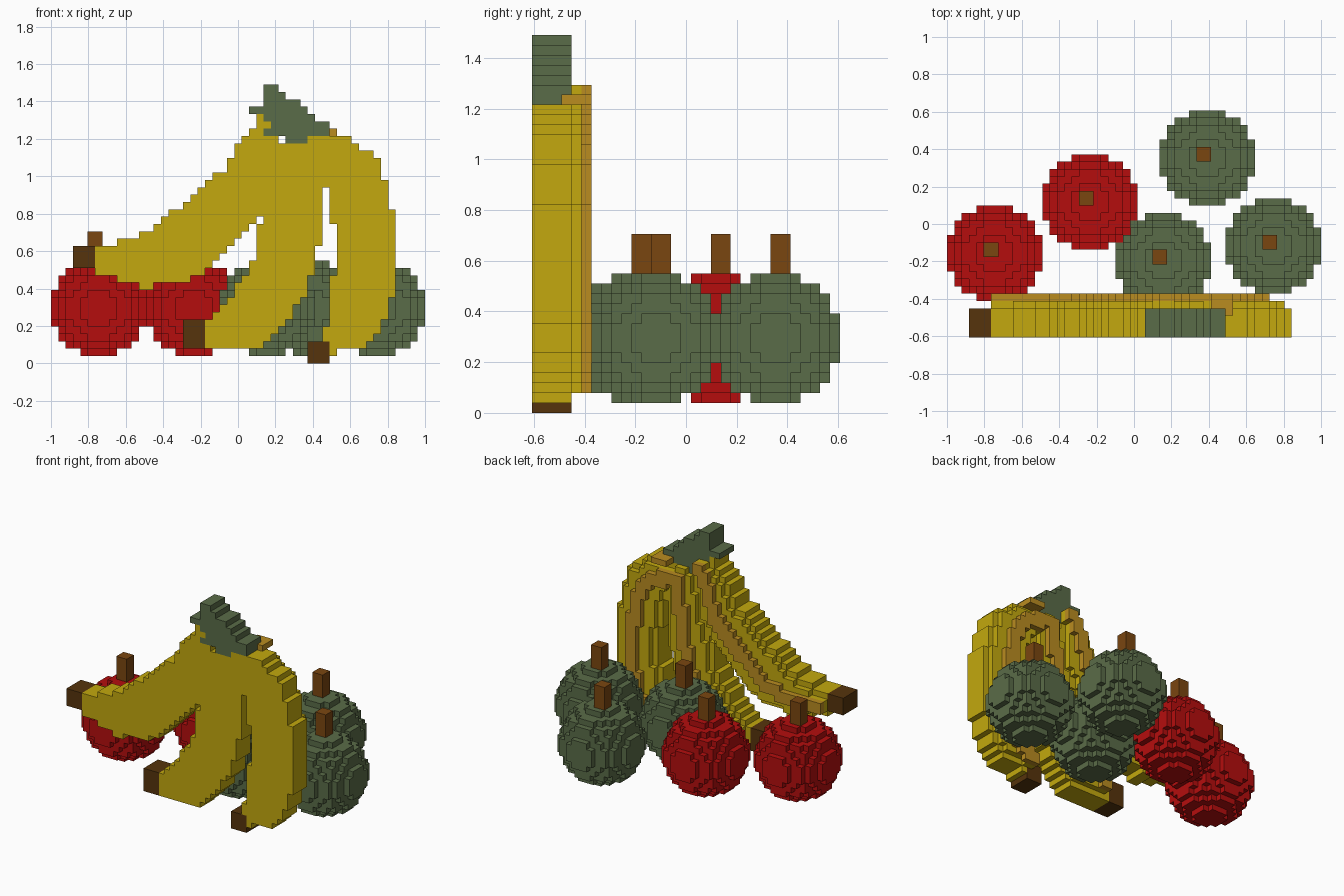
import bpy, bmesh
from mathutils import Vector

if "Cube" in bpy.data.objects:
    bpy.data.objects.remove(bpy.data.objects["Cube"], do_unlink=True)

V = 2 / 51                         # edge of one block
NX, NY, NZ = 51, 31, 38            # grid size
ORIGIN = Vector((-NX * V / 2, -NY * V / 2, 0))


def material(name, rgb):
    lin = [((c / 255 + 0.055) / 1.055) ** 2.4 if c > 10 else c / 255 / 12.92 for c in rgb]
    m = bpy.data.materials.new(name)
    m.use_nodes = True
    m.diffuse_color = (*lin, 1)
    bsdf = m.node_tree.nodes["Principled BSDF"]
    bsdf.inputs["Base Color"].default_value = (*lin, 1)
    return m


YELLOW = material("banana yellow", (195, 169, 14))
ORANGE = material("ripe orange", (186, 140, 32))
GREEN = material("leaf green", (90, 108, 72))
RED = material("apple red", (181, 13, 13))
BROWN = material("stem brown", (122, 70, 16))
DARK = material("tip dark brown", (86, 52, 12))

taken = set()
parts = []


def add(name, mat, cells):
    """Claim the free blocks for a part."""
    cells = set(cells) - taken
    taken.update(cells)
    parts.append((name, mat, cells))


def box(x, y, z):
    return {(i, j, k) for i in range(*x) for j in range(*y) for k in range(*z)}


def slab(mask, layers):
    return {(i, j, k) for i, k in mask for j in layers}


def sweep(spine, width=None):
    """Blocks of the front plane within the tapering radius of a path of (x, z, radius)."""
    mask = set()
    for (ax, az, ar), (bx, bz, br) in zip(spine, spine[1:]):
        a, d = Vector((ax, az)), Vector((bx - ax, bz - az))
        for i in range(NX):
            for k in range(NZ):
                p = Vector((ORIGIN.x + (i + 0.5) * V, (k + 0.5) * V)) - a
                t = max(0, min(1, p.dot(d) / d.length_squared))
                if (p - d * t).length < (width or ar + (br - ar) * t):
                    mask.add((i, k))
    return mask


def banana(name, spine, tip_x, tip_z):
    add(name + "_tip", DARK, box(tip_x, (0, 4), tip_z))
    mask = sweep(spine)
    # the back steps in by one block, then carries a raised ridge
    inner = {(i, k) for i, k in mask
             if {(i + 1, k), (i - 1, k), (i, k + 1), (i, k - 1)} <= mask}
    add(name, YELLOW, slab(mask, range(4)) | slab(inner, [4]))
    add(name + "_ridge", ORANGE, slab(sweep(spine, 0.044), [5]))


# Crown of the bunch, row by row from the bottom, with an orange patch behind it
add("crown_patch", ORANGE, box((36, 39), (3, 6), (31, 32)))
CROWN_ROWS = [(32, 35), (29, 38), (30, 38), (29, 36), (27, 35), (29, 34), (29, 32), (29, 31)]
crown = set()
for k, row in enumerate(CROWN_ROWS, 30):
    crown |= box(row, (0, 4), (k, k + 1))
add("crown", GREEN, crown)

# Bananas: tapered sweeps with a dark tip
banana("left_banana",
       [(-.71, .555, .085), (-.50, .54, .135), (-.33, .60, .17), (-.15, .75, .175),
        (.05, .95, .15), (.10, 1.12, .12), (.16, 1.25, .08)], (3, 6), (13, 16))
banana("middle_banana",
       [(-.10, .165, .09), (.08, .255, .165), (.22, .46, .16), (.275, .68, .17),
        (.31, .90, .14), (.33, 1.12, .12)], (18, 21), (2, 6))
banana("right_banana",
       [(.50, .11, .07), (.62, .22, .14), (.67, .40, .165), (.685, .65, .157),
        (.655, .85, .165), (.62, 1.0, .15), (.53, 1.10, .13), (.40, 1.13, .09)],
       (35, 38), (0, 3))

# Apples: block balls with a stem on top
span = range(-6, 7)
ball = [(a, b, c) for a in span for b in span for c in span
        if a * a + b * b + c * c <= 6.5 ** 2]
for name, mat, ci, cj in [("outer_red_apple", RED, 6, 11), ("inner_red_apple", RED, 19, 18),
                          ("front_green_apple", GREEN, 29, 10),
                          ("back_green_apple", GREEN, 35, 24),
                          ("side_green_apple", GREEN, 44, 12)]:
    add(name, mat, {(ci + a, cj + b, 7 + c) for a, b, c in ball})
    add(name + "_stem", BROWN, box((ci - 1, ci + 1), (cj, cj + 2), (14, 18)))


def build(name, mat, cells):
    """Mesh of the outer block faces of one part."""
    bm = bmesh.new()
    verts = {}
    for cell in sorted(cells):
        for axis in range(3):
            for side in (0, 1):
                other = list(cell)
                other[axis] += 2 * side - 1
                if tuple(other) in taken:
                    continue
                ring = []
                for u, w in ((0, 0), (1, 0), (1, 1), (0, 1)):
                    c = list(cell)
                    c[axis] += side
                    c[(axis + 1) % 3] += u
                    c[(axis + 2) % 3] += w
                    key = tuple(c)
                    if key not in verts:
                        verts[key] = bm.verts.new(ORIGIN + Vector(c) * V)
                    ring.append(verts[key])
                bm.faces.new(ring if side else ring[::-1])
    mesh = bpy.data.meshes.new(name)
    bm.to_mesh(mesh)
    bm.free()
    mesh.materials.append(mat)
    bpy.context.scene.collection.objects.link(bpy.data.objects.new(name, mesh))


for part in parts:
    build(*part)
